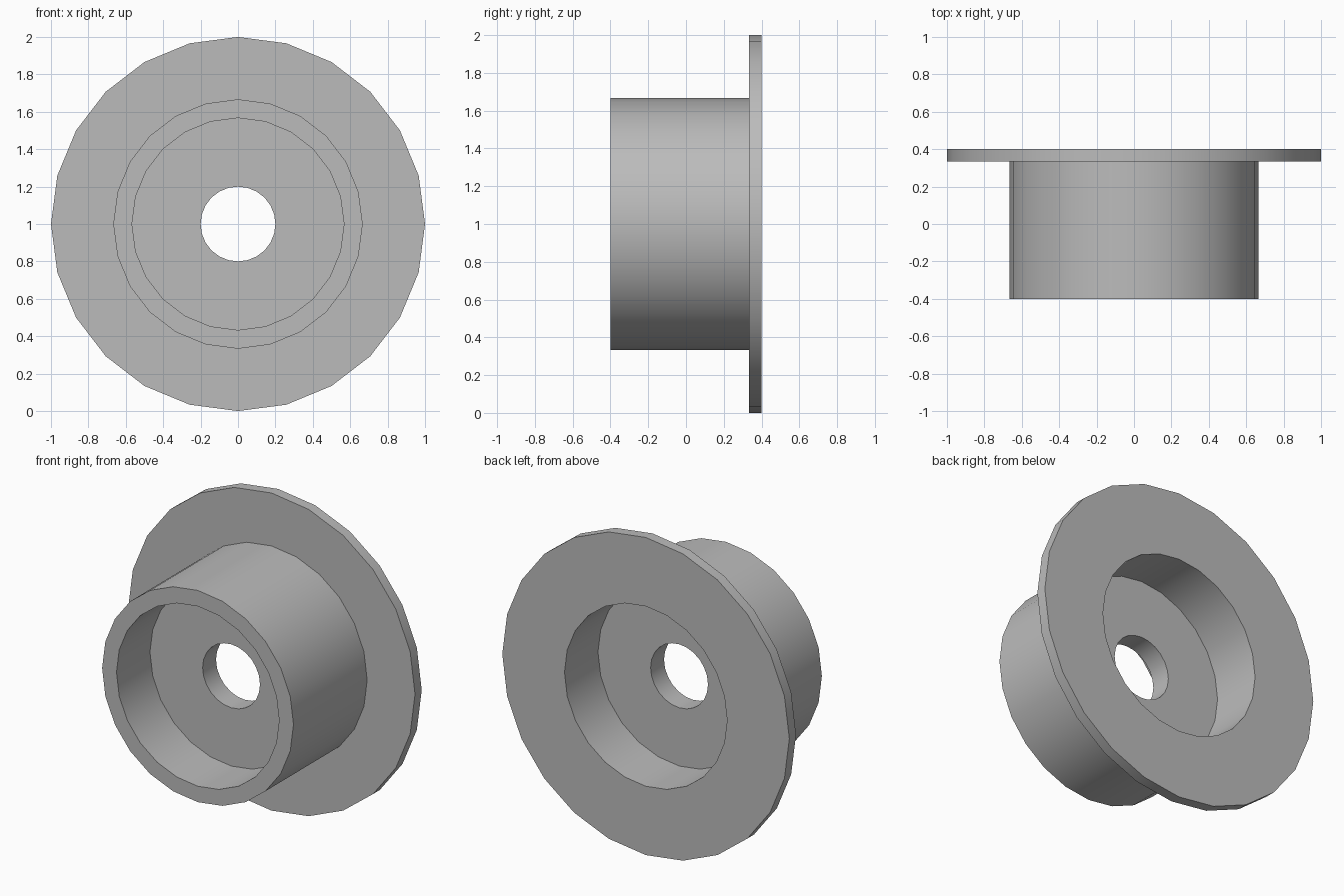
import bpy, bmesh, math

if "Cube" in bpy.data.objects:
    bpy.data.objects.remove(bpy.data.objects["Cube"])

SIDES = 24
U = 1 / 15  # one unit of the wheel's proportions

steel = bpy.data.materials.new("grey steel")
steel.diffuse_color = (0.5, 0.5, 0.5, 1)
steel.use_nodes = True
steel.node_tree.nodes["Principled BSDF"].inputs["Base Color"].default_value = steel.diffuse_color

# Closed cross-section (radius, y): bore, front recess, tread, flange, rear recess
profile = [(3, -1), (8.5, -1), (8.5, -6), (10, -6), (10, 5),
           (15, 5), (15, 6), (8.5, 6), (8.5, 1), (3, 1)]


def revolve(name, section):
    """Sweep a closed section around the y axis through z = 1."""
    bm = bmesh.new()
    rings = []
    for i in range(SIDES):
        a = 2 * math.pi * i / SIDES
        rings.append([bm.verts.new((r * U * math.cos(a), y * U, 1 + r * U * math.sin(a)))
                      for r, y in section])
    n = len(section)
    for i in range(SIDES):
        a, b = rings[i], rings[(i + 1) % SIDES]
        for j in range(n):
            k = (j + 1) % n
            bm.faces.new((a[j], a[k], b[k], b[j]))
    bmesh.ops.recalc_face_normals(bm, faces=bm.faces)
    mesh = bpy.data.meshes.new(name)
    bm.to_mesh(mesh)
    bm.free()
    mesh.materials.append(steel)
    obj = bpy.data.objects.new(name, mesh)
    bpy.context.collection.objects.link(obj)
    return obj


wheel = revolve("flanged_wheel", profile)
bpy.context.view_layer.objects.active = wheel
wheel.select_set(True)
bpy.ops.object.shade_smooth_by_angle(angle=math.radians(30))
